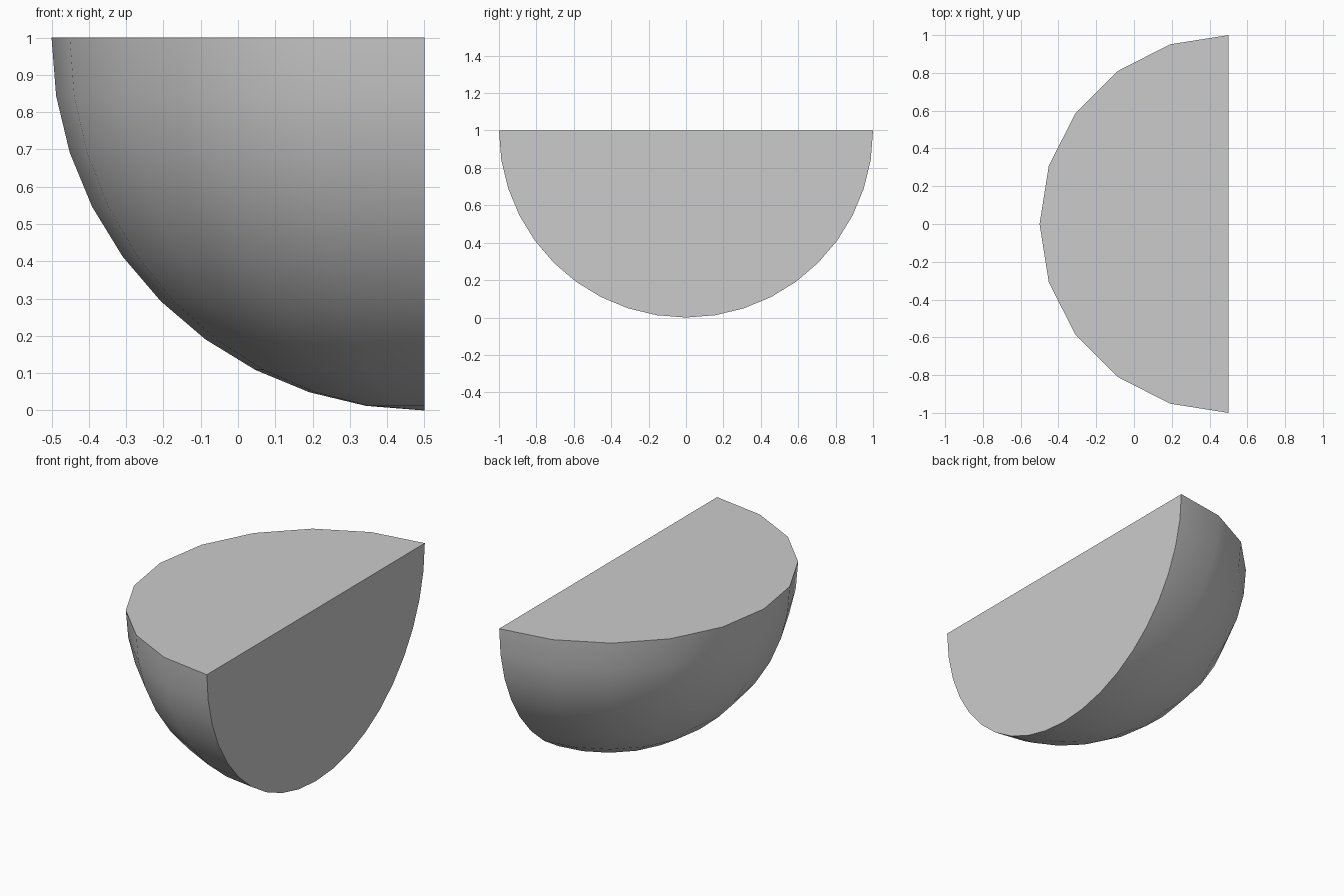
import bpy
import bmesh
from mathutils import Vector

if "Cube" in bpy.data.objects:
    bpy.data.objects.remove(bpy.data.objects["Cube"])

# Full sphere, 20 sides by 20 rings
bm = bmesh.new()
bmesh.ops.create_uvsphere(bm, u_segments=20, v_segments=20, radius=1.0)

# Cut away the top half, then the right half, capping each cut flat
for normal in (Vector((0, 0, 1)), Vector((1, 0, 0))):
    cut = bmesh.ops.bisect_plane(
        bm, geom=bm.verts[:] + bm.edges[:] + bm.faces[:], dist=1e-4,
        plane_co=(0, 0, 0), plane_no=normal, clear_outer=True)
    rim = [e for e in bm.edges if e.is_boundary]
    bmesh.ops.holes_fill(bm, edges=rim, sides=0)

bmesh.ops.recalc_face_normals(bm, faces=bm.faces[:])
bmesh.ops.translate(bm, verts=bm.verts[:], vec=(0.5, 0, 1))

# Quarter sphere object
mesh = bpy.data.meshes.new("quarter_sphere")
bm.to_mesh(mesh)
bm.free()
quarter = bpy.data.objects.new("quarter_sphere", mesh)
bpy.context.collection.objects.link(quarter)

# Smooth dome with crisp cap edges
bpy.context.view_layer.objects.active = quarter
quarter.select_set(True)
bpy.ops.object.shade_smooth_by_angle()
